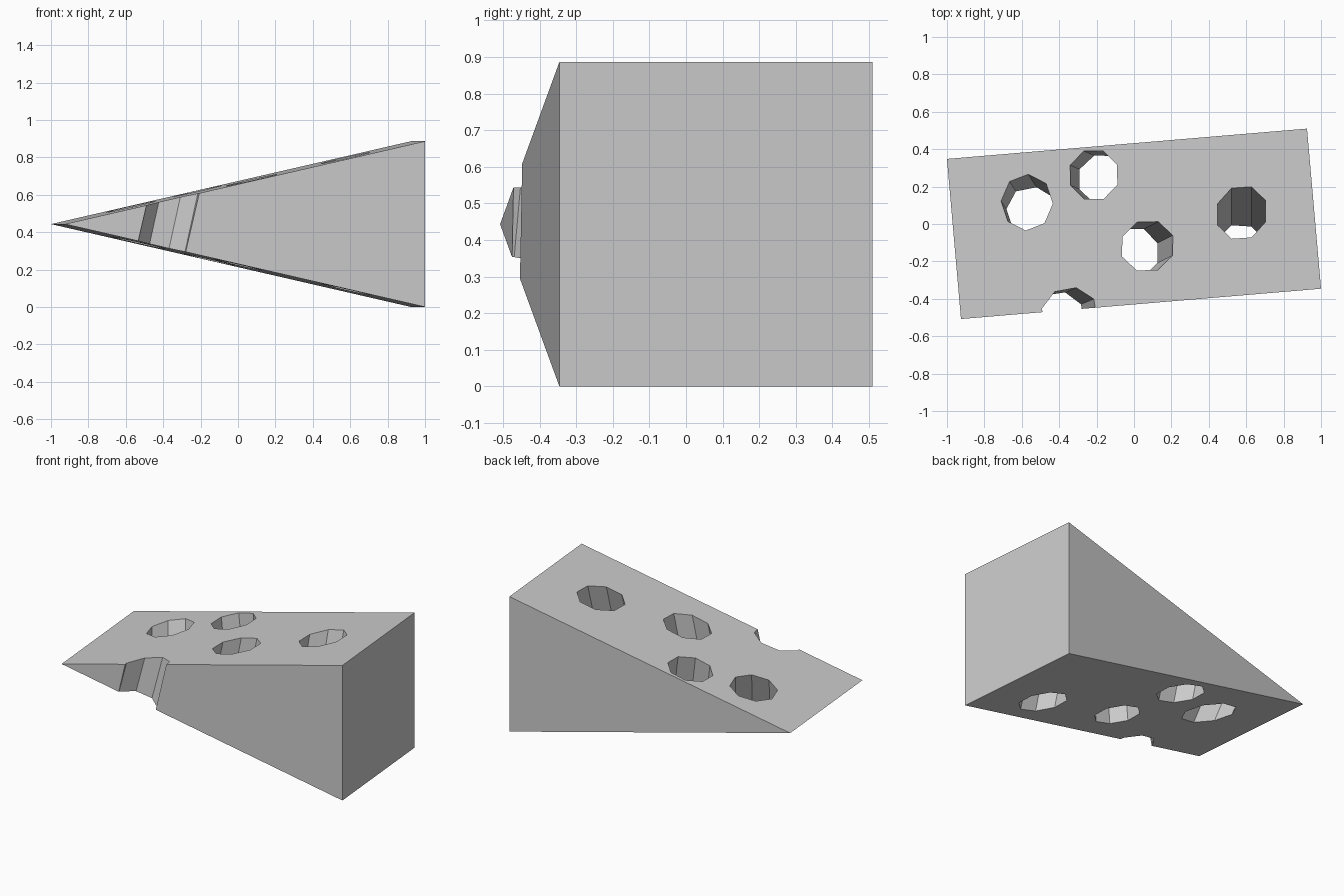
import bpy, bmesh
from mathutils import Vector, Matrix
from math import radians

if "Cube" in bpy.data.objects:
    bpy.data.objects.remove(bpy.data.objects["Cube"])

H = 0.886      # height of the thick end
MID = H / 2    # height of the thin edge


def mesh_object(name, bm):
    bmesh.ops.recalc_face_normals(bm, faces=bm.faces[:])
    me = bpy.data.meshes.new(name)
    bm.to_mesh(me)
    bm.free()
    ob = bpy.data.objects.new(name, me)
    bpy.context.collection.objects.link(ob)
    return ob


# Wedge body: triangular side profile extruded across the skewed plan
near_tip, near_end = (-0.925, -0.508), (1.0, -0.346)
shift = Vector((-0.075, 0.856, 0))
bm = bmesh.new()
side = bm.faces.new([bm.verts.new(p) for p in (
    (*near_tip, MID), (*near_end, 0), (*near_end, H))])
ext = bmesh.ops.extrude_face_region(bm, geom=[side], use_keep_orig=True)
bmesh.ops.translate(bm, vec=shift,
                    verts=[g for g in ext["geom"] if isinstance(g, bmesh.types.BMVert)])
wedge = mesh_object("cheese_wedge", bm)

# Tilted octagonal holes: centre on the top face, slope (dx, dy per z), first corner angle, radius
holes = [
    ((-0.572, 0.115), (-0.22, 0.34), 40, 0.142),
    ((-0.215, 0.262), (-0.16, 0.07), 22.5, 0.139),
    ((0.072, -0.118), (0.16, 0.08), 22.5, 0.139),
    ((0.575, 0.060), (0.0, 0.29), 22.5, 0.140),
    ((-0.345, -0.480), (0.22, 0.09), 32, 0.141),   # notch in the front edge
]
for i, ((x, y), (dx, dy), turn, r) in enumerate(holes):
    top_z = MID + MID * (x + 0.96 - 0.085 * y * -1) / 1.927
    axis = Vector((dx, dy, 1)).normalized()
    tilt = Vector((0, 0, 1)).rotation_difference(axis).to_matrix().to_4x4()
    bm = bmesh.new()
    bmesh.ops.create_cone(bm, cap_ends=True, segments=8, radius1=r, radius2=r, depth=3,
                          matrix=Matrix.Translation((x, y, top_z)) @ tilt
                          @ Matrix.Rotation(radians(turn), 4, 'Z'))
    # create_cone starts its first corner on +Y, a multiple of 45 degrees from +X
    cutter = mesh_object(f"hole_cutter_{i + 1}", bm)
    cutter.hide_render = True
    cutter.hide_set(True)
    mod = wedge.modifiers.new(f"hole_{i + 1}", 'BOOLEAN')
    mod.operation = 'DIFFERENCE'
    mod.solver = 'EXACT'
    mod.object = cutter

# Bake the cuts and drop the cutters
bpy.context.view_layer.objects.active = wedge
wedge.select_set(True)
for mod in list(wedge.modifiers):
    cutter = mod.object
    bpy.ops.object.modifier_apply(modifier=mod.name)
    bpy.data.objects.remove(cutter)
